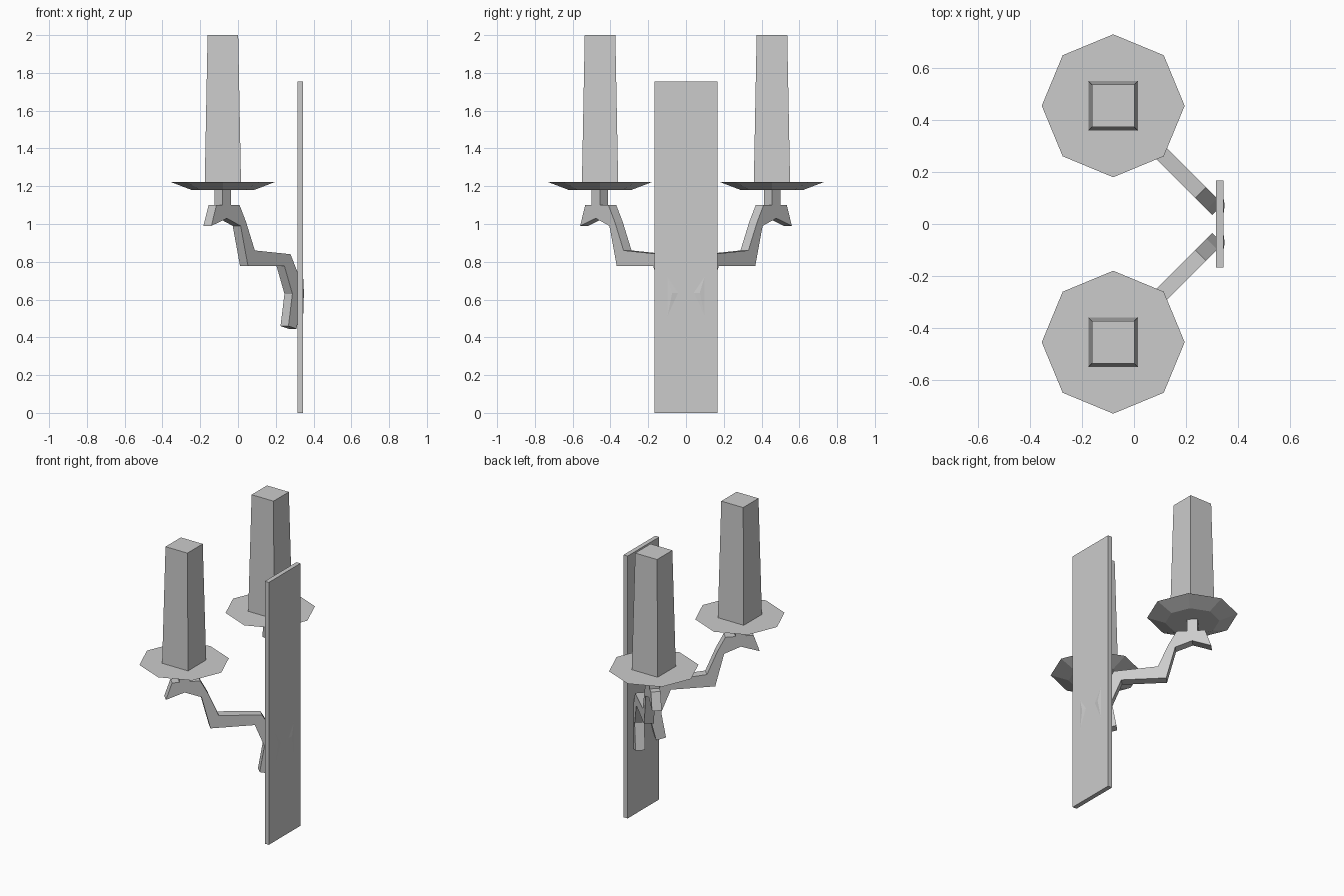
import bpy, bmesh, math
from mathutils import Matrix, Vector

if "Cube" in bpy.data.objects:
    bpy.data.objects.remove(bpy.data.objects["Cube"])

CX, CY = -0.08, 0.455          # centre of one candle; the other is mirrored in y
DIAG = 0.3775                  # arm lies on the diagonal x + y = DIAG


def finish(name, bm, mirror=True):
    bmesh.ops.recalc_face_normals(bm, faces=bm.faces)
    mesh = bpy.data.meshes.new(name)
    bm.to_mesh(mesh)
    bm.free()
    obj = bpy.data.objects.new(name, mesh)
    bpy.context.collection.objects.link(obj)
    if mirror:
        mod = obj.modifiers.new("Mirror", 'MIRROR')
        mod.use_axis = (False, True, False)
        mod.use_mirror_merge = False
    return obj


def frustum(name, sides, r_low, r_high, z_low, z_high, turn=0.0):
    bm = bmesh.new()
    place = Matrix.Translation((CX, CY, (z_low + z_high) / 2)) @ Matrix.Rotation(turn, 4, 'Z')
    bmesh.ops.create_cone(bm, cap_ends=True, segments=sides, radius1=r_low,
                          radius2=r_high, depth=z_high - z_low, matrix=place)
    return finish(name, bm)


def diagonal_prism(name, profile, half=0.021):
    # Extrude an (x, z) profile sideways across the diagonal plane
    bm = bmesh.new()
    face = bm.faces.new([bm.verts.new((x - half, DIAG - x - half, z)) for x, z in profile])
    ext = bmesh.ops.extrude_face_region(bm, geom=[face], use_keep_orig=True)
    moved = [g for g in ext["geom"] if isinstance(g, bmesh.types.BMVert)]
    bmesh.ops.translate(bm, verts=moved, vec=Vector((2 * half, 2 * half, 0)))
    return finish(name, bm)


# Wall plate
bm = bmesh.new()
bmesh.ops.create_cube(bm, size=1, matrix=Matrix.Translation((0.33, 0, 0.8775))
                      @ Matrix.Diagonal((0.03, 0.334, 1.755, 1)))
finish("wall_plate", bm, mirror=False)

# Bent arms
diagonal_prism("arm", [
    (-0.162, 0.99), (-0.08, 1.03), (-0.007, 0.99), (0.032, 0.777), (0.225, 0.777),
    (0.267, 0.63), (0.246, 0.46), (0.289, 0.445), (0.322, 0.635), (0.30, 0.73),
    (0.257, 0.84), (0.068, 0.86), (0.022, 1.01), (-0.0125, 1.10), (-0.135, 1.10)])

# Short posts under the dishes
diagonal_prism("post", [(-0.103, 1.07), (-0.057, 1.07), (-0.057, 1.19), (-0.103, 1.19)])

# Arm tips poking through the back of the plate
bm = bmesh.new()
a, b, c, tip = [bm.verts.new(p) for p in (
    (0.344, 0.104, 0.74), (0.344, 0.104, 0.483), (0.344, 0.034, 0.636), (0.349, 0.073, 0.636))]
for tri in ((a, b, c), (a, b, tip), (b, c, tip), (c, a, tip)):
    bm.faces.new(tri)
finish("arm_tip", bm)

# Drip dishes and candles
frustum("dish", 8, 0.165, 0.275, 1.18, 1.222)
r2 = math.sqrt(2)
frustum("candle", 4, 0.096 * r2, 0.081 * r2, 1.215, 2.0, math.radians(45))
